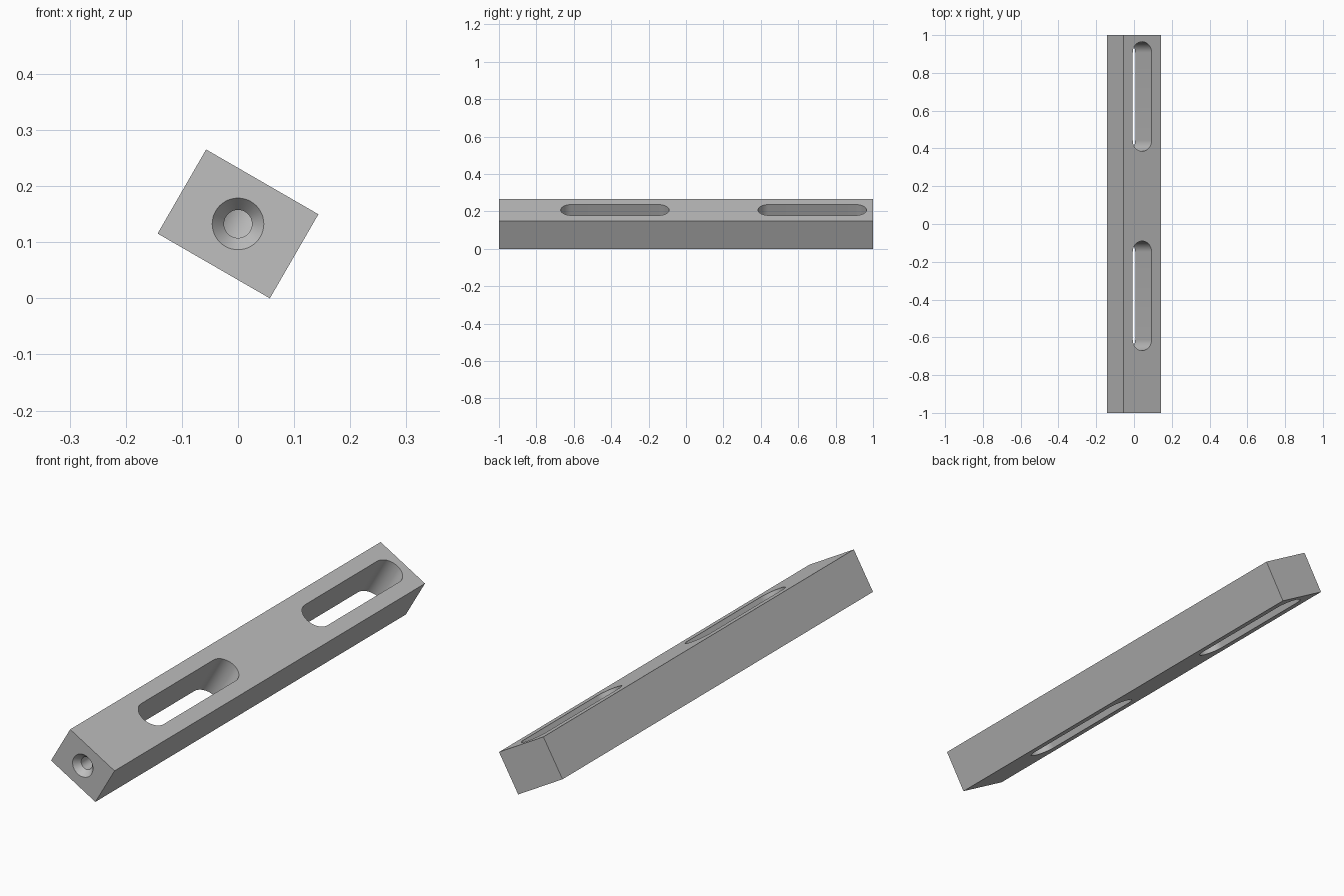
import bpy
import bmesh
from math import pi, cos, sin, radians
from mathutils import Matrix

cube = bpy.data.objects.get("Cube")
if cube:
    bpy.data.objects.remove(cube, do_unlink=True)

WIDTH, HEIGHT, LENGTH = 0.231, 0.173, 2.0
SLOT_RADIUS, SLOT_LENGTH = 0.0577, 0.58
SLOT_CENTRES = (-0.38, 0.675)
BORE_RADIUS, SINK_RADIUS, SINK_DEPTH = 0.025, 0.046, 0.025
TILT = radians(30)

steel = bpy.data.materials.new("grey_steel")
steel.use_nodes = True
grey = (0.52, 0.52, 0.52, 1)
steel.diffuse_color = grey
steel.node_tree.nodes["Principled BSDF"].inputs["Base Color"].default_value = grey


def add_object(name, bm):
    bmesh.ops.recalc_face_normals(bm, faces=bm.faces)
    mesh = bpy.data.meshes.new(name)
    bm.to_mesh(mesh)
    bm.free()
    mesh.materials.append(steel)
    obj = bpy.data.objects.new(name, mesh)
    bpy.context.collection.objects.link(obj)
    return obj


def slot_cutter(centre):
    """Rounded-end prism passing through the bar's thickness."""
    bm = bmesh.new()
    half, n = SLOT_LENGTH / 2 - SLOT_RADIUS, 24
    ring = []
    for side, start in ((1, 0), (-1, pi)):
        for i in range(n + 1):
            a = start + pi * i / n
            ring.append(bm.verts.new((SLOT_RADIUS * cos(a),
                                      centre + side * half + SLOT_RADIUS * sin(a),
                                      -HEIGHT)))
    base = bm.faces.new(ring)
    top = bmesh.ops.extrude_face_region(bm, geom=[base])["geom"]
    bmesh.ops.translate(bm, vec=(0, 0, 2 * HEIGHT),
                        verts=[v for v in top if isinstance(v, bmesh.types.BMVert)])
    return add_object("slot_cutter", bm)


def bore_cutter():
    """Countersunk bore turned about the bar's long axis."""
    extra = 0.01
    flare = extra * (SINK_RADIUS - BORE_RADIUS) / SINK_DEPTH
    front = -LENGTH / 2
    profile = [(0, front - extra), (SINK_RADIUS + flare, front - extra),
               (BORE_RADIUS, front + SINK_DEPTH),
               (BORE_RADIUS, SLOT_CENTRES[0]), (0, SLOT_CENTRES[0])]
    bm = bmesh.new()
    verts = [bm.verts.new((r, y, 0)) for r, y in profile]
    edges = [bm.edges.new(pair) for pair in zip(verts, verts[1:])]
    bmesh.ops.spin(bm, geom=verts + edges, cent=(0, 0, 0), axis=(0, 1, 0),
                   angle=2 * pi, steps=48)
    bmesh.ops.remove_doubles(bm, verts=bm.verts, dist=1e-5)
    return add_object("bore_cutter", bm)


# Rectangular bar
bm = bmesh.new()
bmesh.ops.create_cube(bm, size=1)
bmesh.ops.scale(bm, vec=(WIDTH, LENGTH, HEIGHT), verts=bm.verts)
bar = add_object("slotted_bar", bm)

# Two long slots and the countersunk end bore
bpy.context.view_layer.objects.active = bar
bar.select_set(True)
for cutter in [slot_cutter(c) for c in SLOT_CENTRES] + [bore_cutter()]:
    cutter.hide_render = True
    mod = bar.modifiers.new("cut", "BOOLEAN")
    mod.operation, mod.solver, mod.object = "DIFFERENCE", "EXACT", cutter
    bpy.ops.object.modifier_apply(modifier=mod.name)
    bpy.data.objects.remove(cutter, do_unlink=True)

# Tilt the bar onto its lower long edge
lift = (WIDTH * sin(TILT) + HEIGHT * cos(TILT)) / 2
bar.data.transform(Matrix.Translation((0, 0, lift)) @ Matrix.Rotation(TILT, 4, "Y"))

bpy.ops.object.select_all(action="DESELECT")
bar.select_set(True)
bpy.ops.object.shade_smooth_by_angle(angle=radians(25))
